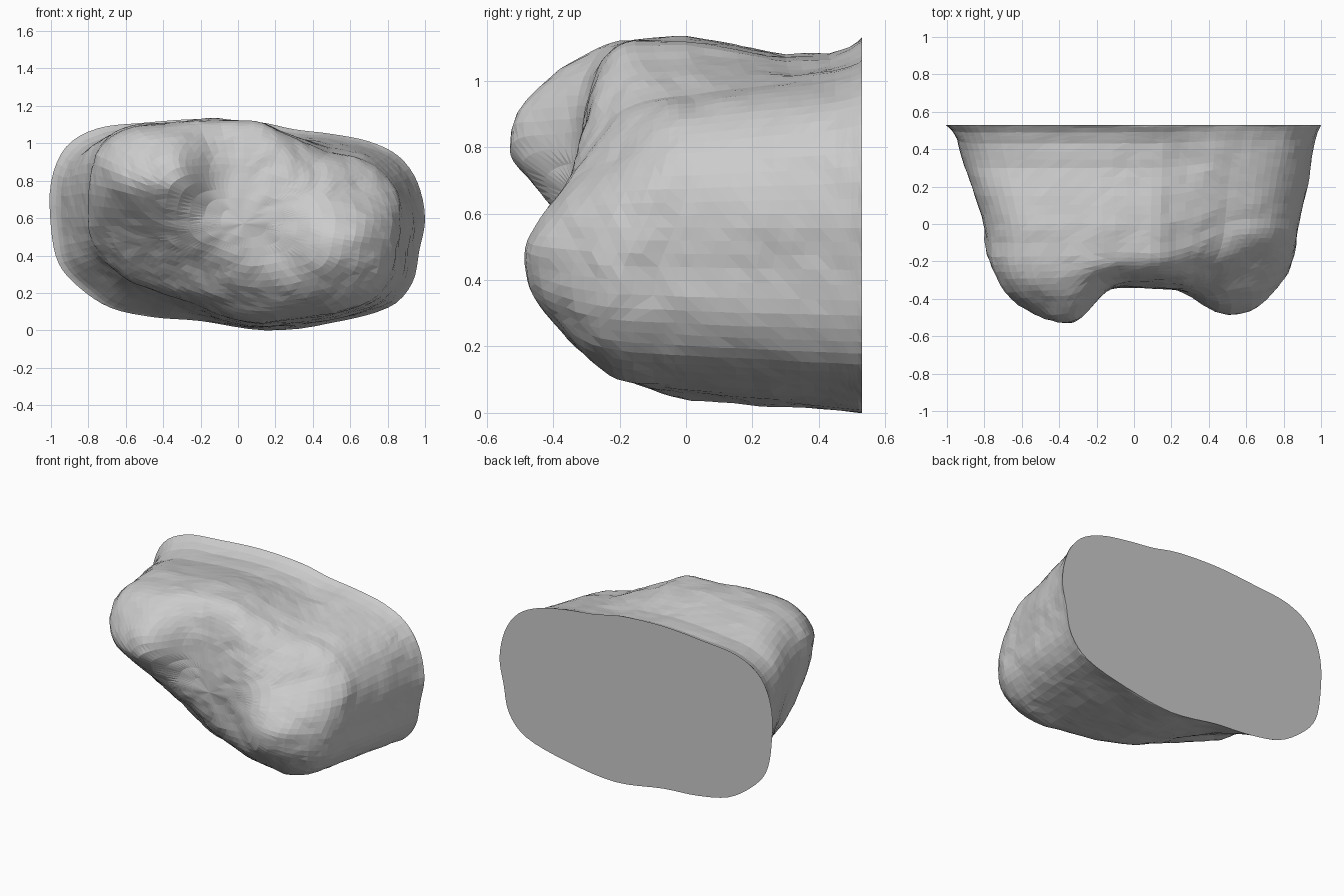
import bpy, bmesh, math
from mathutils import Vector, noise

if "Cube" in bpy.data.objects:
    bpy.data.objects.remove(bpy.data.objects["Cube"])

# Cross-section of the cut back face (x, z)
OUTLINE = [(1.0, .6), (.96, .79), (.86, .93), (.7, 1.01), (.5, 1.05), (.3, 1.075), (.1, 1.115),
           (-.2, 1.13), (-.5, 1.11), (-.75, 1.08), (-.92, .98), (-1.0, .79), (-1.0, .55), (-.96, .36),
           (-.85, .23), (-.68, .12), (-.45, .07), (-.2, .05), (.15, .0), (.5, .04), (.8, .12),
           (.93, .25), (.97, .43)]
# Taper along the depth: y, left x scale, right x scale, height scale
SIDE = [(.53, 1, 1, 1), (.49, .97, .985, .95), (.43, .945, .97, .91), (.3, .91, .95, .9),
        (.15, .865, .925, .96), (.0, .82, .9, 1.0), (-.1, .8, .885, .995)]
CX, CZ, SUB, STEPS, FRONT = .03, .57, 4, 3, 18


def lerp_row(a, b, t):
    return [p + (q - p) * t for p, q in zip(a, b)]


def ease(t):
    t = max(0, min(1, t))
    return t * t * (3 - 2 * t)


def smooth_loop(pts):
    """Closed Catmull-Rom curve through the points."""
    out, n = [], len(pts)
    for i in range(n):
        a, b, c, d = (Vector(pts[(i + k) % n]) for k in (-1, 0, 1, 2))
        for s in range(SUB):
            t = s / SUB
            out.append(.5 * (2 * b + (c - a) * t + (2 * a - 5 * b + 4 * c - d) * t * t
                             + (3 * b - a - 3 * c + d) * t ** 3))
    return out


def bump(x, z, cx, cz, sx, sz):
    """Flat-topped mound across x, rounded in z."""
    return math.exp(-abs((x - cx) / sx) ** 3 - ((z - cz) / sz) ** 2)


def front_depth(x, z):
    """Two rounded lobes with a groove between them."""
    left = bump(x, z, -.4, .82, .42 if x < -.4 else .21, .31 if z > .82 else .2)
    right = bump(x, z, .58, .45, .27, .25)
    return .33 + .225 * left + .185 * right


def section(row):
    """Outline at one depth, reshaped gradually toward the front."""
    y, sl, sr, sz = row
    t = (.53 - y) / .63
    ring = []
    for x, z in loop:
        dz = (z - CZ) * (sz if z > CZ else 1 - .07 * t)
        if z > CZ:
            # The right shoulder keeps its height where the back flare dips
            keep = ease((x - .2) / .3) * (1 - sz) * .7
            dz += keep * (z - CZ) - .09 * t * max(0, min(1, (x - .15) / .4)) * dz / .5
        else:
            dz -= .12 * t * max(0, min(1, -(x + .1) / .5)) * dz / .5
        ring.append(Vector((x * (sr if x > 0 else sl), y, CZ + dz)))
    return ring


def finish(v, amount):
    """Push back the lower left and upper right of the front, then roughen."""
    low = ease((.78 - v.z - .6 * (v.x + .5)) / .75)
    high = ease((v.z - .6 + .6 * (v.x - .4)) / .5)
    w = max(0, min(1, (.53 - v.y) / .63))
    v = v + Vector((0, w * (.36 * low + .13 * high * ease((v.x - .1) / .5)), 0))
    n = noise.noise(v * 4.5) + .5 * noise.noise(v * 13)
    return v + (v - Vector((CX, .2, CZ))).normalized() * n * amount


loop = smooth_loop(OUTLINE)
rings = [section(SIDE[0])]

# Tapering sides
for a, b in zip(SIDE, SIDE[1:]):
    for s in range(1, STEPS + 1):
        rings.append([finish(v, .012) for v in section(lerp_row(a, b, s / STEPS))])

# Rounded front with its lobes
rim = section(SIDE[-1])
for k in range(1, FRONT):
    r = math.cos(k / FRONT * math.pi / 2) ** .8
    f = (1 - r ** 3.1) ** (1 / 3.1)
    ring = []
    for v in rim:
        x, z = CX + (v.x - CX) * r, CZ + (v.z - CZ) * r
        ring.append(finish(Vector((x, -.1 - (front_depth(x, z) - .1) * f, z)), .018))
    rings.append(ring)

# Skin the rings
bm = bmesh.new()
vr = [[bm.verts.new(v) for v in ring] for ring in rings]
n = len(loop)
for a, b in zip(vr, vr[1:]):
    for i in range(n):
        j = (i + 1) % n
        bm.faces.new((a[i], a[j], b[j], b[i]))
pole = bm.verts.new(finish(Vector((CX, -front_depth(CX, CZ), CZ)), .018))
for i in range(n):
    bm.faces.new((vr[-1][i], vr[-1][(i + 1) % n], pole))
bmesh.ops.triangulate(bm, faces=bm.faces[:])
# Flat cut back face
bm.faces.new(vr[0])
bmesh.ops.recalc_face_normals(bm, faces=bm.faces[:])

mesh = bpy.data.meshes.new("lobed_stone")
bm.to_mesh(mesh)
bm.free()
stone = bpy.data.objects.new("lobed_stone", mesh)
bpy.context.collection.objects.link(stone)
